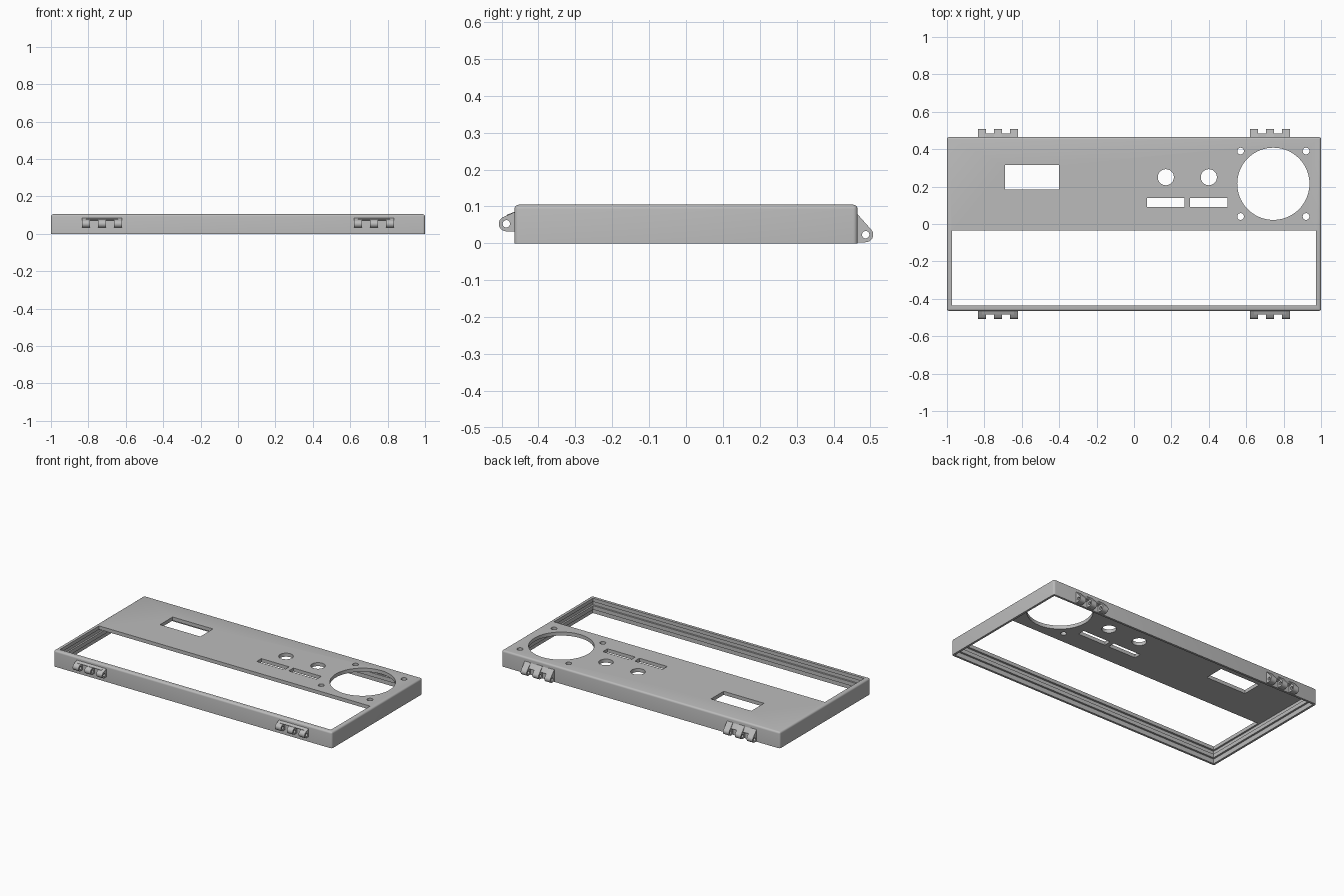
import bpy, bmesh, math
from mathutils import Vector

if "Cube" in bpy.data.objects:
    bpy.data.objects.remove(bpy.data.objects["Cube"], do_unlink=True)

grey = bpy.data.materials.new("plain grey")
grey.use_nodes = True
grey.diffuse_color = (0.5, 0.5, 0.5, 1)
grey.node_tree.nodes["Principled BSDF"].inputs["Base Color"].default_value = (0.5, 0.5, 0.5, 1)

HALF_X, HALF_Y, HEIGHT = 1.0, 0.465, 0.105


def finish(name, bm):
    mesh = bpy.data.meshes.new(name)
    bm.to_mesh(mesh)
    bm.free()
    mesh.materials.append(grey)
    obj = bpy.data.objects.new(name, mesh)
    bpy.context.collection.objects.link(obj)
    return obj


def box(name, x0, x1, y0, y1, z0, z1):
    bm = bmesh.new()
    bmesh.ops.create_cube(bm, size=1)
    for v in bm.verts:
        v.co = Vector(((x0 + x1) / 2 + v.co.x * (x1 - x0),
                       (y0 + y1) / 2 + v.co.y * (y1 - y0),
                       (z0 + z1) / 2 + v.co.z * (z1 - z0)))
    return finish(name, bm)


def cylinder(name, x, y, r, sides=48):
    bm = bmesh.new()
    bmesh.ops.create_cone(bm, cap_ends=True, segments=sides, radius1=r, radius2=r, depth=0.4)
    bmesh.ops.translate(bm, verts=bm.verts, vec=(x, y, HEIGHT))
    return finish(name, bm)


def select(obj):
    bpy.ops.object.select_all(action='DESELECT')
    obj.select_set(True)
    bpy.context.view_layer.objects.active = obj


def cut(obj, cutter):
    cutter.hide_render = True
    mod = obj.modifiers.new("cut", 'BOOLEAN')
    mod.operation, mod.solver, mod.object = 'DIFFERENCE', 'EXACT', cutter
    select(obj)
    bpy.ops.object.modifier_apply(modifier=mod.name)
    bpy.data.objects.remove(cutter, do_unlink=True)


def smooth(obj):
    select(obj)
    bpy.ops.object.shade_smooth_by_angle(angle=math.radians(30))


# Rounded outer case, open underneath
case = box("case", -HALF_X, HALF_X, -HALF_Y, HALF_Y, 0, HEIGHT)
bm = bmesh.new()
bm.from_mesh(case.data)
edges = [e for e in bm.edges if any(v.co.z > 0.01 for v in e.verts)]
bmesh.ops.bevel(bm, geom=edges, offset=0.012, segments=4, profile=0.5, affect='EDGES')
bm.to_mesh(case.data)
bm.free()

# Cavity with a glass groove, a rib and a stepped lower rim
for inset, z0, z1 in ((0.014, -0.05, 0.03), (0.026, 0.02, 0.065), (0.015, 0.055, 0.082)):
    x, y = HALF_X - inset, HALF_Y - inset
    cut(case, box("cavity_cutter", -x, x, -y, y, z0, z1))

# Rectangular openings: large window, display and two slots
for x0, x1, y0, y1 in ((-0.974, 0.974, -0.437, -0.035), (-0.69, -0.40, 0.185, 0.315),
                       (0.07, 0.27, 0.092, 0.14), (0.30, 0.50, 0.092, 0.14)):
    cut(case, box("opening_cutter", x0, x1, y0, y1, 0.05, 0.2))

# Round openings: two knobs, one large port and its four screw holes
for x in (0.17, 0.40):
    cut(case, cylinder("knob_cutter", x, 0.25, 0.043))
cut(case, cylinder("port_cutter", 0.745, 0.215, 0.193, 72))
for sx in (-1, 1):
    for sy in (-1, 1):
        cut(case, cylinder("screw_cutter", 0.745 + sx * 0.175, 0.215 + sy * 0.175, 0.018, 24))
smooth(case)


def prism(name, points, x0, x1):
    """Convex (y, z) outline swept along x."""
    bm = bmesh.new()
    for x in (x0, x1):
        for y, z in points:
            bm.verts.new((x, y, z))
    hull = bmesh.ops.convex_hull(bm, input=bm.verts)
    loose = {g for g in hull["geom_interior"] + hull["geom_unused"]
             if isinstance(g, bmesh.types.BMVert)}
    bmesh.ops.delete(bm, geom=list(loose), context='VERTS')
    bmesh.ops.dissolve_limit(bm, angle_limit=0.01, verts=bm.verts, edges=bm.edges)
    bmesh.ops.recalc_face_normals(bm, faces=bm.faces)
    return finish(name, bm)


def circle(y, z, r, n=24):
    return [(y + r * math.cos(math.tau * i / n), z + r * math.sin(math.tau * i / n))
            for i in range(n)]


# Hinges: three drilled knuckles joined by short wedge webs
def hinge(name, cx, side, pin_z):
    wall, pin_y, r = side * (HALF_Y - 0.008), side * 0.487, 0.0205
    outline = [(wall, 0.088), (wall, pin_z - r)] + circle(pin_y, pin_z, r)
    for i in (-1, 0, 1):
        x = cx + i * 0.085
        knuckle = prism(name + "_knuckle", outline, x - 0.021, x + 0.021)
        cut(knuckle, prism("pin_cutter", circle(pin_y, pin_z, 0.01), x - 0.05, x + 0.05))
        smooth(knuckle)
    reach = side * (HALF_Y + 0.02)
    web = [(wall, 0.088), (wall, pin_z + 0.018),
           (reach, pin_z + 0.022), (reach, pin_z + 0.025)]
    prism(name + "_web", web, cx - 0.085, cx + 0.085)


for cx, word in ((-0.727, "right"), (0.727, "left")):
    hinge("front_" + word + "_hinge", cx, -1, 0.053)
    hinge("back_" + word + "_hinge", cx, 1, 0.0235)
